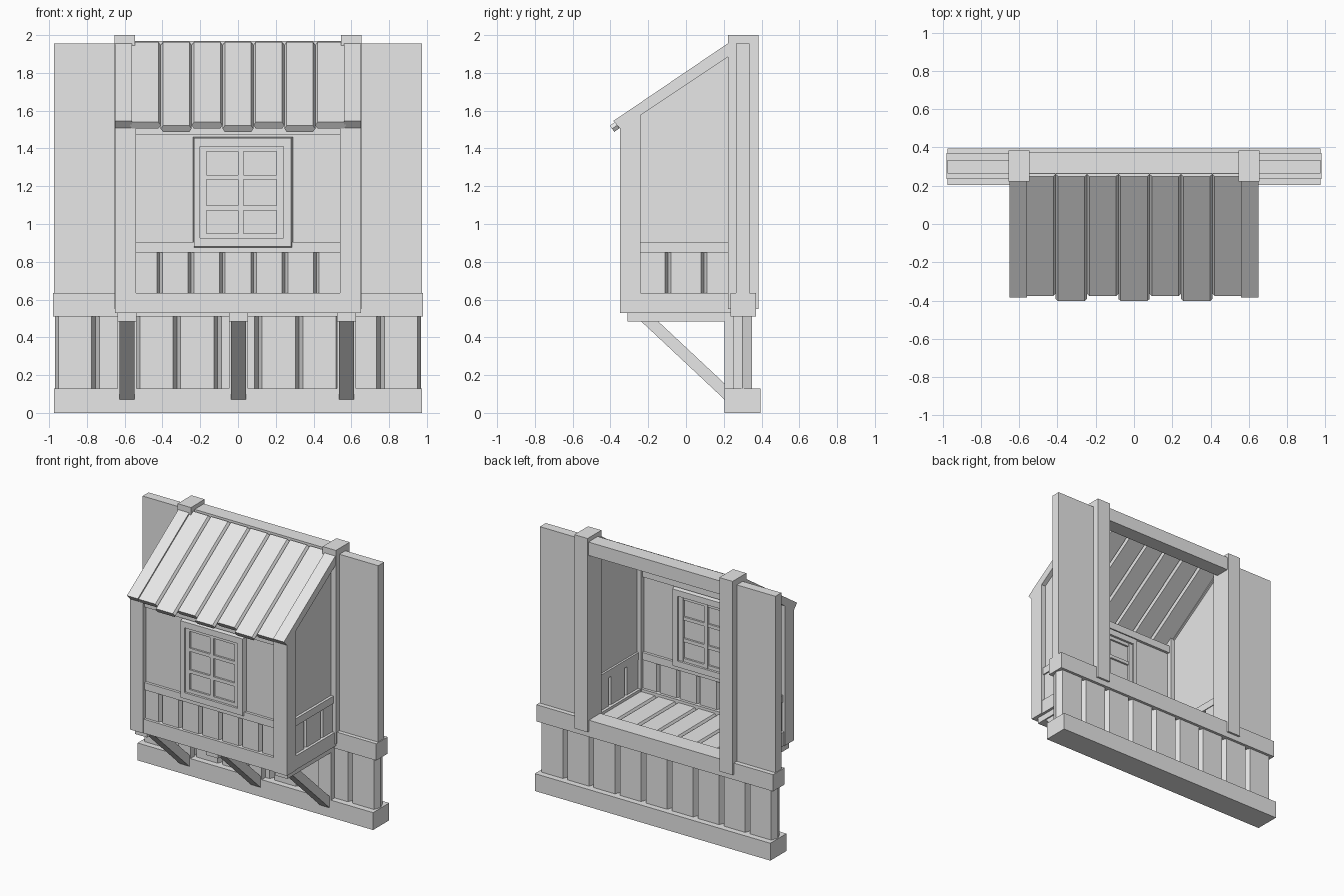
import bpy, bmesh, math
from mathutils import Vector

cube = bpy.data.objects.get("Cube")
if cube:
    bpy.data.objects.remove(cube, do_unlink=True)

mat = bpy.data.materials.new("plain_grey")
mat.use_nodes = True
GREY = (0.8, 0.8, 0.8, 1)
mat.diffuse_color = GREY
mat.node_tree.nodes["Principled BSDF"].inputs["Base Color"].default_value = GREY


def finish(name, bm):
    bmesh.ops.recalc_face_normals(bm, faces=bm.faces)
    mesh = bpy.data.meshes.new(name)
    bm.to_mesh(mesh)
    bm.free()
    mesh.materials.append(mat)
    ob = bpy.data.objects.new(name, mesh)
    bpy.context.collection.objects.link(ob)
    return ob


def extrude_loop(bm, points, offset):
    face = bm.faces.new([bm.verts.new(p) for p in points])
    new = bmesh.ops.extrude_face_region(bm, geom=[face])["geom"]
    verts = [g for g in new if isinstance(g, bmesh.types.BMVert)]
    bmesh.ops.translate(bm, verts=verts, vec=offset)
    # the starting face stays as the second cap
    if not face.is_valid:
        bm.faces.new([v for v in bm.verts if v not in verts])


def prism(name, x0, x1, profile):
    """Side profile in (y, z), extruded along x."""
    bm = bmesh.new()
    extrude_loop(bm, [(x0, y, z) for y, z in profile], (x1 - x0, 0, 0))
    return finish(name, bm)


def box(name, x0, x1, y0, y1, z0, z1):
    return prism(name, x0, x1, [(y0, z0), (y1, z0), (y1, z1), (y0, z1)])


def planks(name, n, u0, u1, length, thick, origin, U, V, cham=0.02, extra=0):
    """Row of planks with bevelled edges on both faces; odd ones longer by extra."""
    U, V, origin = Vector(U), Vector(V), Vector(origin)
    W = U.cross(V)
    bm = bmesh.new()
    step = (u1 - u0) / n
    h = thick / 2
    for i in range(n):
        a, b = u0 + i * step, u0 + (i + 1) * step
        section = [(a, 0), (a + cham, h), (b - cham, h),
                   (b, 0), (b - cham, -h), (a + cham, -h)]
        extrude_loop(bm, [origin + U * u + W * w for u, w in section],
                     V * (length + extra * (i % 2)))
    return finish(name, bm)


X, Y, Z = (1, 0, 0), (0, 1, 0), (0, 0, 1)

# Wall: base, planked lower part, rail and top beam
box("base_beam", -0.975, 0.975, 0.205, 0.395, 0, 0.13)
planks("lower_wall_planks", 9, -0.97, 0.97, 0.42, 0.10, (0, 0.30, 0.11), X, Z)
box("wall_rail", -0.98, 0.98, 0.235, 0.37, 0.51, 0.635)
box("top_beam", -0.56, 0.56, 0.265, 0.375, 1.87, 1.97)

# Roof
slope = math.atan(0.678)
down = (0, -math.cos(slope), -math.sin(slope))
planks("roof_planks", 7, -0.573, 0.573, 0.755, 0.04, (0, 0.26, 1.946),
       X, down, cham=0.012, extra=0.032)

# Parts on both sides
for side, s in (("left", 1), ("right", -1)):
    box(side + "_wall_panel", s * 0.62, s * 0.975, 0.265, 0.335, 0.55, 1.955)
    box(side + "_wall_post", s * 0.545, s * 0.655, 0.222, 0.385, 0.55, 2.0)
    prism(side + "_rafter", s * 0.56, s * 0.65,
          [(-0.385, 1.545), (0.23, 1.962), (0.23, 1.89), (-0.348, 1.505)])
    prism(side + "_corner_post", s * 0.54, s * 0.65,
          [(-0.35, 0.53), (-0.24, 0.53), (-0.24, 1.59), (-0.35, 1.52)])
    prism(side + "_bay_panel", s * 0.575, s * 0.615,
          [(-0.3, 0.88), (0.24, 0.88), (0.24, 1.93), (-0.3, 1.565)])
    planks(side + "_bay_planks", 3, -0.285, 0.285, 0.26, 0.06,
           (s * 0.595, 0, 0.61), Y, Z, cham=0.015)
    box(side + "_bay_rail", s * 0.56, s * 0.635, -0.28, 0.24, 0.85, 0.905)
    box(side + "_bay_sill", s * 0.545, s * 0.645, -0.28, 0.24, 0.53, 0.635)

# Bay front and floor
box("bay_front_sill", -0.55, 0.55, -0.345, -0.245, 0.53, 0.635)
planks("bay_front_planks", 7, -0.58, 0.58, 0.26, 0.06, (0, -0.295, 0.61),
       X, Z, cham=0.015)
box("bay_front_rail", -0.55, 0.55, -0.335, -0.255, 0.85, 0.905)
box("bay_front_panel", -0.55, 0.55, -0.315, -0.275, 0.89, 1.49)
box("bay_front_header", -0.55, 0.55, -0.335, -0.255, 1.47, 1.525)
planks("bay_floor", 7, -0.58, 0.58, 0.55, 0.05, (0, -0.3, 0.59), X, Y, cham=0.015)

# Window frame, seen on both faces of the bay front
mid = -0.295
for label, d in (("outer", -1), ("inner", 1)):
    bm = bmesh.new()
    rings = []
    for x0, x1, z0, z1, depth in ((-0.24, 0.30, 0.865, 1.465, 0.0),
                                  (-0.232, 0.28, 0.88, 1.455, 0.053),
                                  (-0.20, 0.24, 0.925, 1.41, 0.053),
                                  (-0.20, 0.24, 0.925, 1.41, 0.022)):
        y = mid + d * depth
        rings.append([bm.verts.new(p) for p in
                      ((x0, y, z0), (x1, y, z0), (x1, y, z1), (x0, y, z1))])
    for r, q in zip(rings, rings[1:]):
        for i in range(4):
            j = (i + 1) % 4
            bm.faces.new((r[i], r[j], q[j], q[i]))
    bm.faces.new(rings[0])
    bm.faces.new(rings[-1])
    finish(label + "_window_frame", bm)

# Sash and glazing bars
for i, (x0, x1) in enumerate(((-0.20, -0.168), (0, 0.03), (0.203, 0.24))):
    box(f"window_upright_{i + 1}", x0, x1, mid - 0.038, mid + 0.038, 0.925, 1.41)
for i, (z0, z1) in enumerate(((0.925, 0.95), (1.072, 1.098),
                              (1.235, 1.26), (1.385, 1.41))):
    box(f"window_bar_{i + 1}", -0.20, 0.24, mid - 0.036, mid + 0.036, z0, z1)

# Brackets under the bay
for label, x in (("right", -0.587), ("middle", 0.003), ("left", 0.575)):
    box(label + "_bracket_post", x - 0.05, x + 0.05, 0.205, 0.26, 0.04, 0.5)
    box(label + "_bracket_arm", x - 0.05, x + 0.05, -0.31, 0.25, 0.485, 0.54)
    prism(label + "_bracket_brace", x - 0.04, x + 0.04,
          [(-0.24, 0.487), (-0.15, 0.487), (0.21, 0.15), (0.21, 0.065)])
